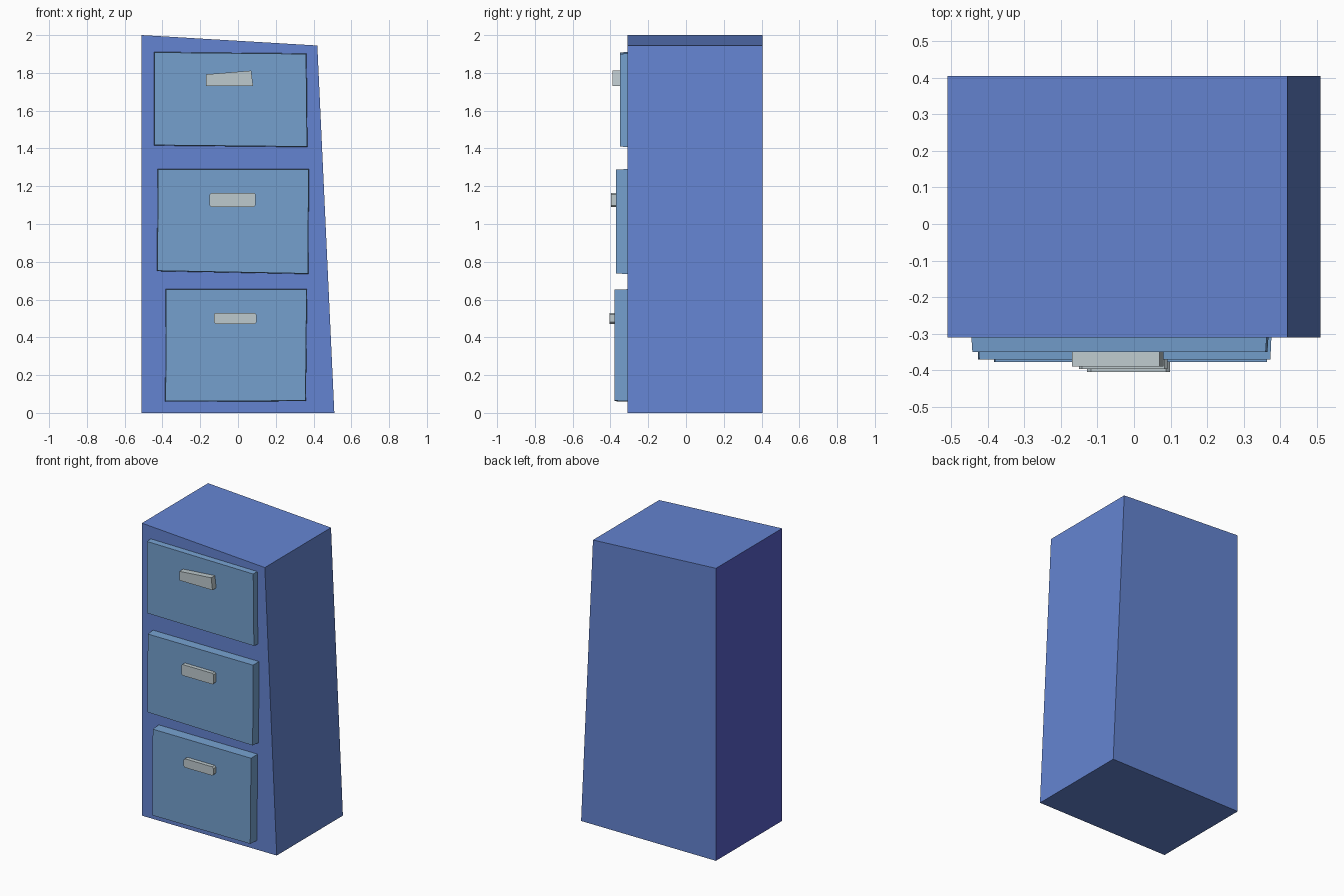
import bpy, bmesh

if "Cube" in bpy.data.objects:
    bpy.data.objects.remove(bpy.data.objects["Cube"])


def material(name, rgb):
    # 0-255 display colour converted to linear
    lin = [((c / 255 + 0.055) / 1.055) ** 2.4 for c in rgb]
    m = bpy.data.materials.new(name)
    m.diffuse_color = (*lin, 1)
    m.use_nodes = True
    m.node_tree.nodes["Principled BSDF"].inputs["Base Color"].default_value = m.diffuse_color
    return m


BODY = material("cabinet blue", (100, 132, 209))
SIDE = material("violet blue", (87, 94, 200))
DRAWER = material("drawer light blue", (117, 160, 206))
HANDLE = material("handle grey", (190, 202, 206))


def slab(name, profile, y_front, y_back, mats, flare=0.0):
    """Extrude an (x, z) outline from front to back; the back may flare slightly."""
    bm = bmesh.new()
    cx = sum(p[0] for p in profile) / len(profile)
    cz = sum(p[1] for p in profile) / len(profile)
    front = [bm.verts.new((x, y_front, z)) for x, z in profile]
    back = [bm.verts.new((x + (flare if x > cx else -flare), y_back,
                          z + (flare if z > cz else -flare))) for x, z in profile]
    bm.faces.new(front)
    bm.faces.new(back[::-1])
    n = len(profile)
    for i in range(n):
        j = (i + 1) % n
        bm.faces.new((front[j], front[i], back[i], back[j]))
    bmesh.ops.recalc_face_normals(bm, faces=bm.faces)
    bm.normal_update()
    if len(mats) > 1:
        for f in bm.faces:
            f.material_index = 1 if f.normal.x < -0.9 else 0
    me = bpy.data.meshes.new(name)
    bm.to_mesh(me)
    bm.free()
    for m in mats:
        me.materials.append(m)
    ob = bpy.data.objects.new(name, me)
    bpy.context.collection.objects.link(ob)
    return ob


def clipped(x0, x1, z0, z1, c):
    """Rectangle outline with clipped corners."""
    return [(x0 + c, z0), (x1 - c, z0), (x1, z0 + c), (x1, z1 - c),
            (x1 - c, z1), (x0 + c, z1), (x0, z1 - c), (x0, z0 + c)]


# Crooked cabinet body, left side in a different blue
slab("cabinet_body", [(-0.51, 0), (0.51, 0), (0.42, 1.945), (-0.51, 2.0)],
     -0.31, 0.405, [BODY, SIDE])

# Drawers and their handles: outline, front depth, handle outline, handle depth
drawers = [
    ("top", [(-0.442, 1.418), (0.365, 1.41), (0.36, 1.90), (-0.442, 1.908)], -0.35,
     [(-0.17, 1.73), (0.08, 1.73), (0.07, 1.812), (-0.17, 1.792)], -0.39),
    ("middle", [(-0.426, 0.753), (0.37, 0.738), (0.373, 1.288), (-0.423, 1.288)], -0.37,
     clipped(-0.15, 0.092, 1.09, 1.165, 0.008), -0.397),
    ("bottom", [(-0.383, 0.062), (0.357, 0.065), (0.363, 0.652), (-0.38, 0.652)], -0.378,
     clipped(-0.128, 0.098, 0.47, 0.53, 0.01), -0.405),
]
for label, outline, y, grip, gy in drawers:
    slab(label + "_drawer", outline, y, -0.305, [DRAWER], 0.003)
    slab(label + "_handle", grip, gy, y + 0.005, [HANDLE])
